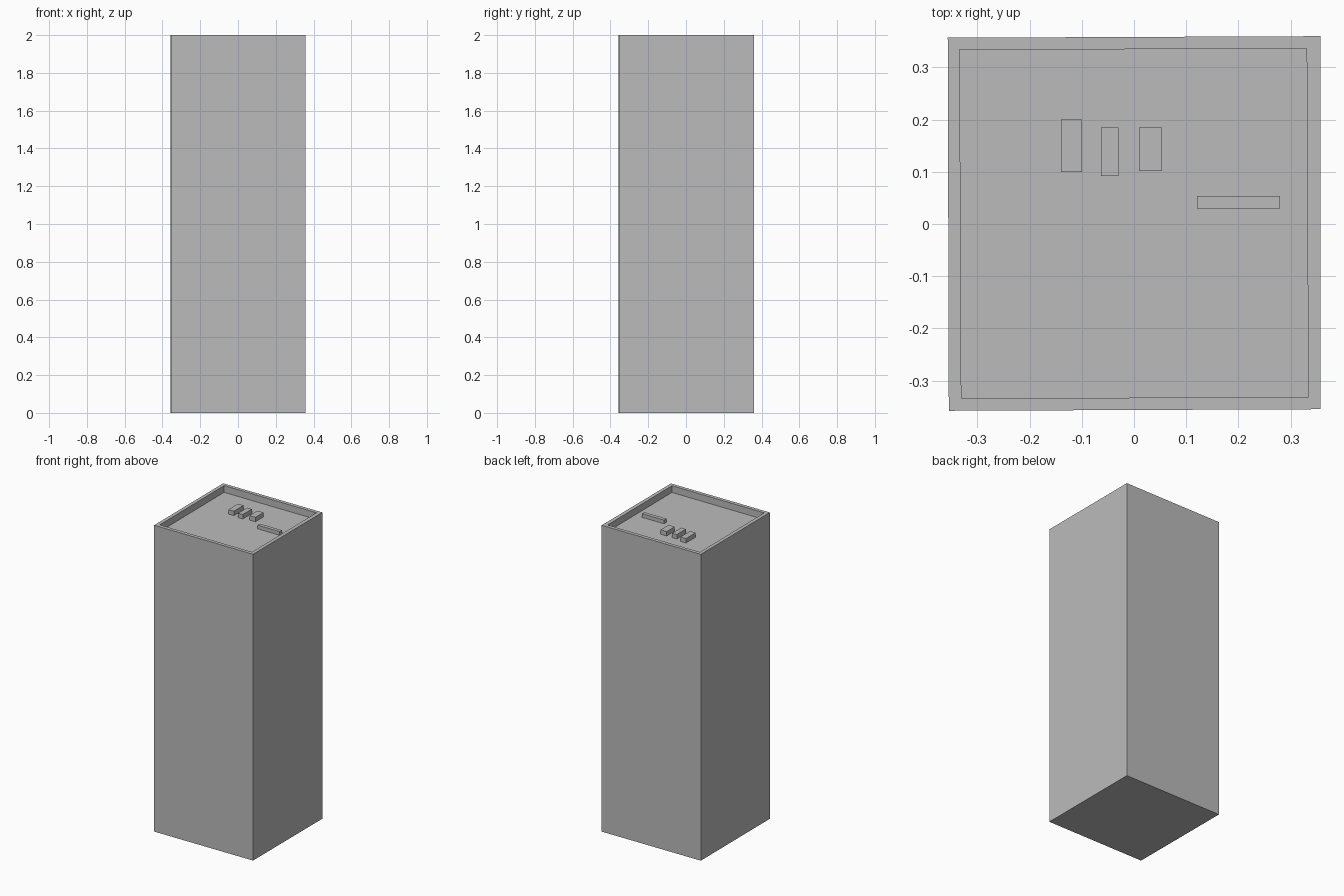
import bpy
import bmesh
from mathutils import Vector

cube = bpy.data.objects.get("Cube")
if cube:
    bpy.data.objects.remove(cube, do_unlink=True)

grey = bpy.data.materials.new("plain grey")
grey.use_nodes = True
colour = (0.5, 0.5, 0.5, 1)
grey.diffuse_color = colour
grey.node_tree.nodes["Principled BSDF"].inputs["Base Color"].default_value = colour

HEIGHT = 2.0
FLOOR = 1.956


def add_object(name, bm):
    bmesh.ops.recalc_face_normals(bm, faces=bm.faces)
    mesh = bpy.data.meshes.new(name)
    bm.to_mesh(mesh)
    bm.free()
    mesh.materials.append(grey)
    obj = bpy.data.objects.new(name, mesh)
    bpy.context.collection.objects.link(obj)
    return obj


# Tower with a thin parapet: nested outlines bridged from the base up and into the roof
outer = [(-.355, -.358), (.357, -.355), (.357, .36), (-.357, .357)]
inner = [(-.331, -.334), (.334, -.332), (.331, .336), (-.334, .334)]
bm = bmesh.new()
rings = [[bm.verts.new((x, y, z)) for x, y in outline]
         for outline, z in ((outer, 0), (outer, HEIGHT), (inner, HEIGHT), (inner, FLOOR))]
for low, high in zip(rings, rings[1:]):
    for i in range(4):
        j = (i + 1) % 4
        bm.faces.new((low[i], low[j], high[j], high[i]))
bm.faces.new(rings[0])
bm.faces.new(rings[-1])
add_object("tower_block", bm)


# Rooftop units standing on the sunken roof
def roof_box(name, x0, x1, y0, y1, top):
    bm = bmesh.new()
    bmesh.ops.create_cube(bm, size=1)
    bmesh.ops.scale(bm, vec=Vector((x1 - x0, y1 - y0, top - FLOOR)), verts=bm.verts)
    centre = Vector(((x0 + x1) / 2, (y0 + y1) / 2, (FLOOR + top) / 2))
    bmesh.ops.translate(bm, vec=centre, verts=bm.verts)
    add_object(name, bm)


roof_box("roof_unit_right", -.14, -.1, .1, .2, 1.985)
roof_box("roof_unit_middle", -.063, -.03, .092, .185, 1.985)
roof_box("roof_unit_left", .01, .054, .102, .185, 1.985)
roof_box("roof_duct", .121, .28, .03, .054, 1.98)
